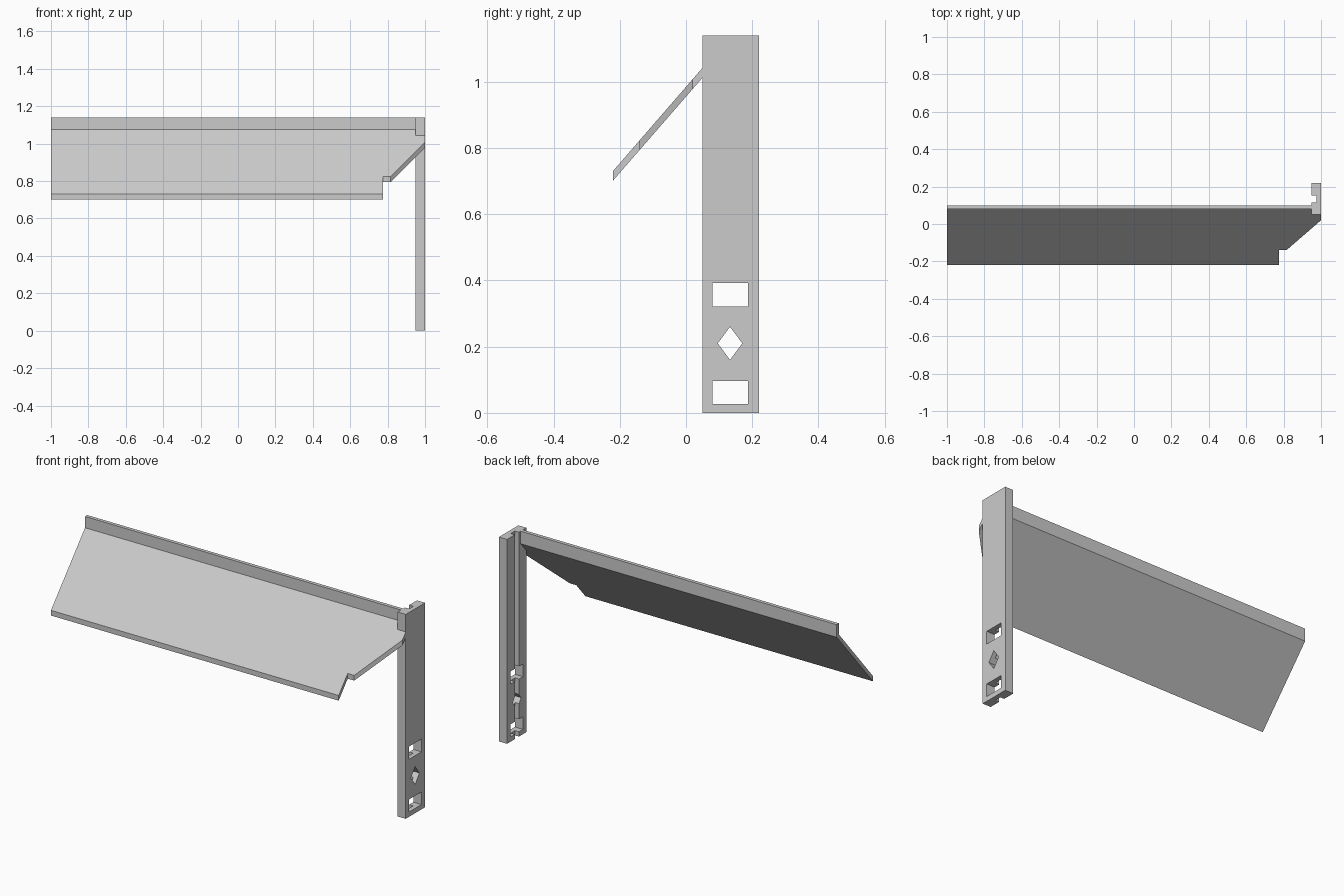
import bpy
import bmesh
from mathutils import Vector

cube = bpy.data.objects.get("Cube")
if cube:
    bpy.data.objects.remove(cube, do_unlink=True)

grey = bpy.data.materials.new("plain_grey")
grey.use_nodes = True
colour = (0.6, 0.6, 0.6, 1)
grey.diffuse_color = colour
grey.node_tree.nodes["Principled BSDF"].inputs["Base Color"].default_value = colour


def prism(name, outline, axis, start, end):
    """Extrude a 2D outline along x (points are y, z) or z (points are x, y)."""
    bm = bmesh.new()
    place = (lambda a, b: (start, a, b)) if axis == "x" else (lambda a, b: (a, b, start))
    face = bm.faces.new([bm.verts.new(place(a, b)) for a, b in outline])
    moved = bmesh.ops.extrude_face_region(bm, geom=[face])["geom"]
    step = Vector((end - start, 0, 0)) if axis == "x" else Vector((0, 0, end - start))
    bmesh.ops.translate(bm, vec=step, verts=[g for g in moved if isinstance(g, bmesh.types.BMVert)])
    bmesh.ops.recalc_face_normals(bm, faces=bm.faces)
    mesh = bpy.data.meshes.new(name)
    bm.to_mesh(mesh)
    bm.free()
    mesh.materials.append(grey)
    obj = bpy.data.objects.new(name, mesh)
    bpy.context.collection.objects.link(obj)
    return obj


def cut(target, cutter):
    """Subtract the cutter from the target, then discard it."""
    cutter.hide_render = True
    mod = target.modifiers.new("cut", "BOOLEAN")
    mod.operation = "DIFFERENCE"
    mod.solver = "EXACT"
    mod.object = cutter
    bpy.context.view_layer.objects.active = target
    bpy.ops.object.modifier_apply(modifier=mod.name)
    bpy.data.objects.remove(cutter, do_unlink=True)


def rect(a0, a1, b0, b1):
    return [(a0, b0), (a1, b0), (a1, b1), (a0, b1)]


# Sloping panel with an upright lip along its upper edge
panel = prism("sloping_panel", [(-0.22, 0.702), (-0.22, 0.731), (0.08, 1.077),
                                (0.08, 1.14), (0.1, 1.14), (0.1, 1.07)], "x", -1, 1)
# Stepped, slanted corner beside the post
cut(panel, prism("corner_cutter", [(0.775, -0.3), (0.775, -0.14), (0.815, -0.14),
                                   (1, 0.02), (1.1, 0.02), (1.1, -0.3)], "z", 0.5, 1.3))
# Seat for the post
cut(panel, prism("seat_cutter", rect(0.95, 1.1, 0.05, 0.3), "z", 0.5, 1.3))

# Upright post with a narrow groove down its inner face
post = prism("post", rect(0.95, 1, 0.05, 0.22), "z", 0, 1.14)
cut(post, prism("groove_cutter", rect(0.9, 0.975, 0.115, 0.152), "z", -0.1, 1.3))

# Two rectangular windows and a diamond near the foot
for z0, z1 in ((0.027, 0.097), (0.321, 0.392)):
    cut(post, prism("window_cutter", rect(0.08, 0.188, z0, z1), "x", 0.9, 1.1))
cut(post, prism("diamond_cutter", [(0.096, 0.21), (0.133, 0.16),
                                   (0.17, 0.21), (0.133, 0.26)], "x", 0.9, 1.1))
